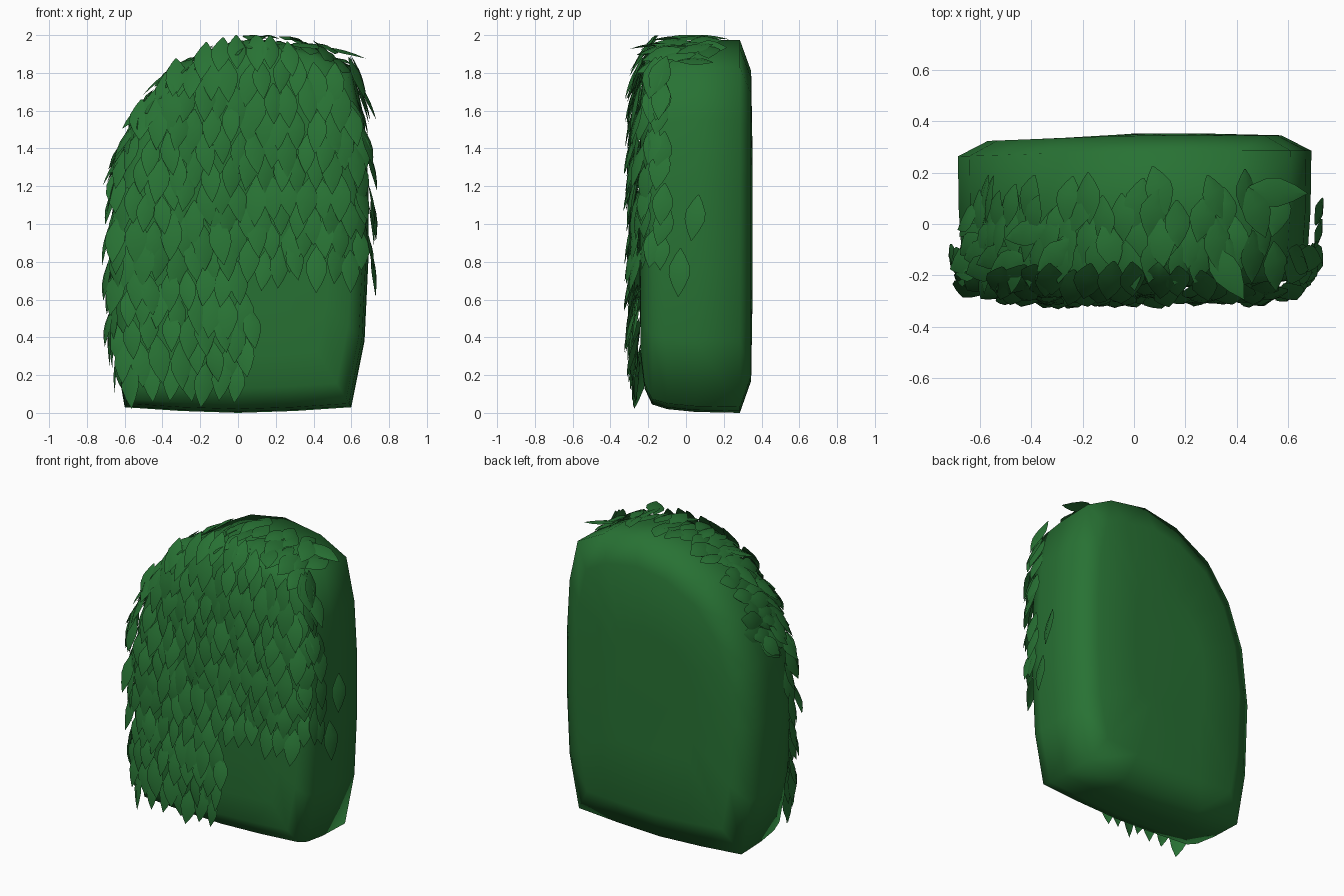
import bpy, bmesh, math, random
from mathutils import Vector
from mathutils.bvhtree import BVHTree

if "Cube" in bpy.data.objects:
    bpy.data.objects.remove(bpy.data.objects["Cube"])

random.seed(4)


def material(name, col):
    m = bpy.data.materials.new(name)
    m.diffuse_color = (*col, 1)
    m.use_nodes = True
    m.node_tree.nodes["Principled BSDF"].inputs["Base Color"].default_value = m.diffuse_color
    return m


green = material("hedge green", (0.021, 0.168, 0.034))


def add_object(name, bm):
    me = bpy.data.meshes.new(name)
    bm.to_mesh(me)
    me.materials.append(green)
    ob = bpy.data.objects.new(name, me)
    bpy.context.collection.objects.link(ob)
    return ob


# Hedge body: lopsided arch outline lofted from back to front
outline = [(-0.60, 0.03), (-0.3, 0.01), (0, 0.0), (0.3, 0.01), (0.60, 0.03),
           (0.67, 0.38), (0.69, 0.8), (0.69, 1.2), (0.67, 1.55), (0.61, 1.83),
           (0.42, 1.93), (0.15, 1.975), (-0.1, 1.93), (-0.36, 1.79), (-0.53, 1.57),
           (-0.64, 1.28), (-0.685, 0.9), (-0.665, 0.4)]
CX, CZ = 0.0, 1.0
sections = [(0.352, 0.4), (0.345, 0.83), (0.285, 1.0), (0.05, 0.995), (-0.10, 0.98),
            (-0.18, 0.955), (-0.22, 0.87), (-0.24, 0.7), (-0.245, 0.35)]


def back_skew(x, y):
    """The left end of the back sits a little further forward."""
    return y + 0.022 * min(x, 0.0) / 0.69 if y > 0.2 else y


bm = bmesh.new()
rings = [[bm.verts.new((CX + (x - CX) * s, back_skew(x, y), CZ + (z - CZ) * s))
          for x, z in outline] for y, s in sections]
n = len(outline)
for a, b in zip(rings, rings[1:]):
    for i in range(n):
        j = (i + 1) % n
        bm.faces.new((a[i], a[j], b[j], b[i]))
bm.faces.new(rings[0])
bm.faces.new(rings[-1][::-1])
bmesh.ops.recalc_face_normals(bm, faces=bm.faces)
for f in bm.faces:
    f.smooth = True
tree = BVHTree.FromBMesh(bm)
add_object("hedge_body", bm)
bm.free()

# Leaves: one pointed, folded leaf shape repeated over the surface
leaf_bm = bmesh.new()
PROFILE = [(0.0, 0.004), (0.14, 0.026), (0.36, 0.052), (0.55, 0.053), (0.78, 0.031), (1.0, 0.0)]


def leaf(p, nrm, pull, length=0.24, lift=0.05):
    """Leaf centred on p, lying on the surface, hanging along pull."""
    d = pull - nrm * pull.dot(nrm)
    if d.length < 1e-4:
        return
    d.normalize()
    side = d.cross(nrm)
    d = (d + side * random.uniform(-0.16, 0.16)).normalized()
    roll = random.uniform(-0.3, 0.3)
    side = (d.cross(nrm) + nrm * roll).normalized()
    k = random.uniform(0.88, 1.1)
    base = random.uniform(0.004, 0.028)
    lift *= random.uniform(0.5, 1.3)
    rows = []
    for t, w in PROFILE:
        h = base + lift * t + 0.014 * math.sin(math.pi * t)
        c = p + d * (t - 0.5) * length * k + nrm * h
        edge = c - nrm * w * 0.2
        rows.append([leaf_bm.verts.new(q) for q in
                     (edge - side * w * k, c, edge + side * w * k)])
    for a, b in zip(rows, rows[1:]):
        for i in (0, 1):
            f = leaf_bm.faces.new((a[i], b[i], b[i + 1], a[i + 1]))
            f.smooth = True


def cast(origin, direction, pull, **kw):
    hit, nrm, _, _ = tree.ray_cast(Vector(origin), Vector(direction).normalized())
    if hit:
        leaf(hit, nrm, Vector(pull), **kw)


def jit(a):
    return random.uniform(-a, a)


# Front rows, staggered; the lower right corner stays bare
for r in range(15):
    z = 0.17 + r * 0.122
    for c in range(-7, 8):
        x = c * 0.09 + (0.045 if r % 2 else 0) + jit(0.015)
        if z < 0.76 and x > 0.09:
            continue
        cast((x, -2, z + (jit(0.04) if r else jit(0.02))), (0, 1, 0), (0, 0, -1))

# Leaves wrapping round the front edge of both sides
for r in range(13):
    z = 0.22 + r * 0.13
    for sx in (-1, 1):
        if sx > 0 and z < 0.8:
            continue
        for y in (-0.18, -0.13):
            cast((sx * 2, y + jit(0.025), z + jit(0.04)), (-sx, 0, 0), (0, -0.1, -1),
                 length=0.22, lift=0.04)

# Leaves over the crown, pointing forwards; the back row is sparse
for k in range(16):
    a = math.radians(57 + k * 5.8)
    for r, y in enumerate((-0.15, -0.06, 0.03, 0.10)):
        if r == 3 and k % 3 == 0:
            continue
        b = a + (0.055 if r % 2 else 0) + jit(0.02)
        v = Vector((math.cos(b), 0, math.sin(b)))
        o = Vector((0, y + jit(0.03), 1.0)) + v * 2
        cast(o, -v, (jit(0.25), -1, -0.3), length=0.2, lift=0.006)

# Small cluster on the left shoulder
for k in range(7):
    cast((-2, random.uniform(-0.08, 0.06), random.uniform(1.25, 1.6)), (1, 0, 0),
         (0, -0.6, -1), length=0.19, lift=0.03)

# Keep every leaf inside the overall height
for v in leaf_bm.verts:
    v.co.z = min(max(v.co.z, 0.02), 2.0)

add_object("hedge_leaves", leaf_bm)
leaf_bm.free()
